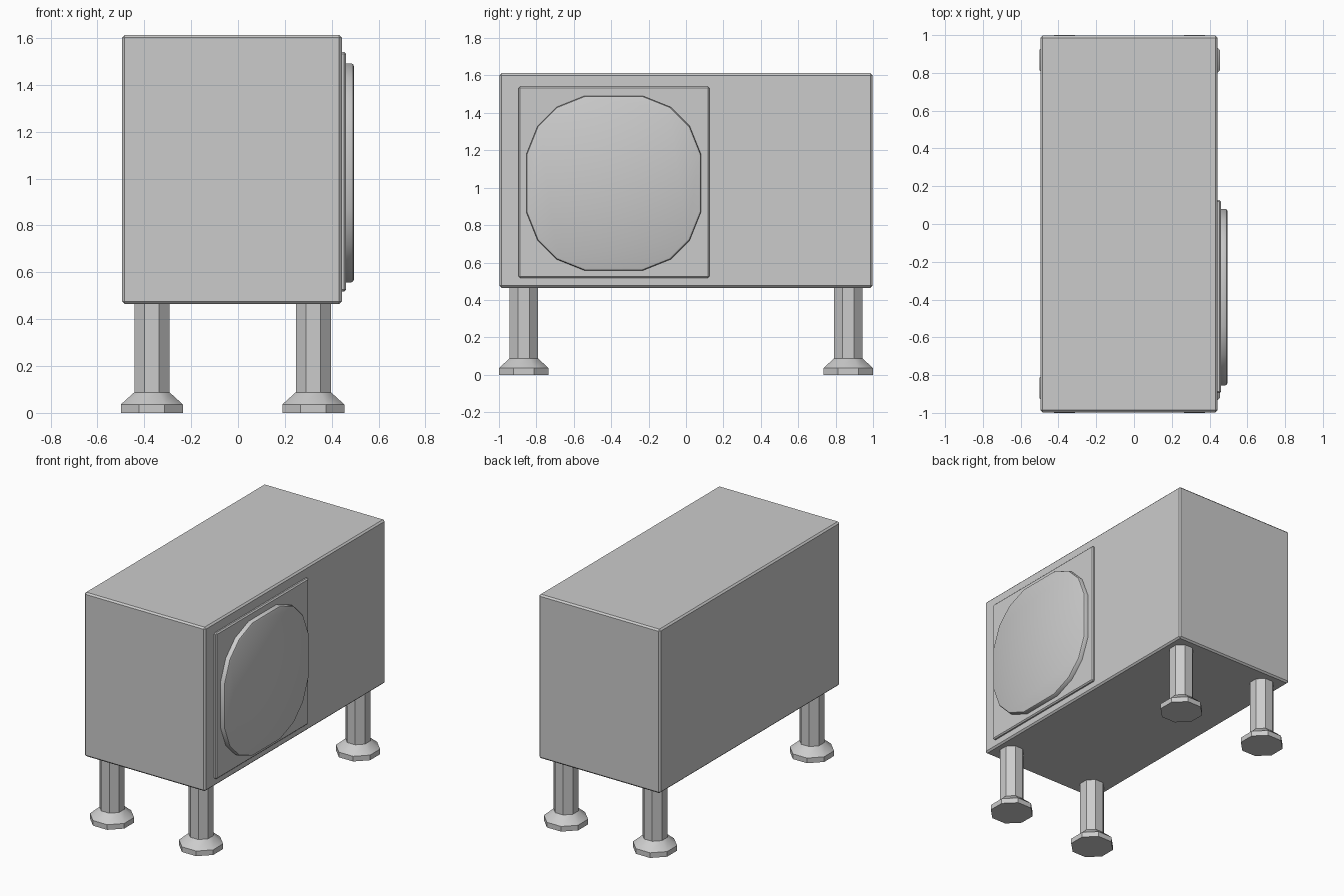
import bpy, bmesh, math

if "Cube" in bpy.data.objects:
    bpy.data.objects.remove(bpy.data.objects["Cube"])


def finish(name, bm, angle=30):
    bmesh.ops.recalc_face_normals(bm, faces=bm.faces)
    me = bpy.data.meshes.new(name)
    bm.to_mesh(me)
    bm.free()
    ob = bpy.data.objects.new(name, me)
    bpy.context.collection.objects.link(ob)
    bpy.ops.object.select_all(action='DESELECT')
    ob.select_set(True)
    bpy.context.view_layer.objects.active = ob
    bpy.ops.object.shade_smooth_by_angle(angle=math.radians(angle))
    return ob


def loft(name, rings, angle=30):
    """Skin a list of equal-length point rings and cap both ends."""
    bm = bmesh.new()
    rows = [[bm.verts.new(p) for p in r] for r in rings]
    n = len(rows[0])
    for a, b in zip(rows, rows[1:]):
        for i in range(n):
            j = (i + 1) % n
            bm.faces.new((a[i], a[j], b[j], b[i]))
    bm.faces.new(rows[0])
    bm.faces.new(rows[-1])
    return finish(name, bm, angle)


def box(name, lo, hi, bevel):
    bm = bmesh.new()
    bmesh.ops.create_cube(bm, size=1)
    for v in bm.verts:
        v.co = [(a + b) / 2 + c * (b - a) for a, b, c in zip(lo, hi, v.co)]
    bmesh.ops.bevel(bm, geom=bm.edges[:], offset=bevel, segments=1,
                    affect='EDGES', profile=0.5)
    return finish(name, bm)


# Cabinet and square fan panel
box("cabinet", (-0.495, -0.997, 0.465), (0.443, 0.997, 1.612), 0.011)
box("fan_panel", (0.42, -0.896, 0.518), (0.461, 0.126, 1.54), 0.008)

# Fan cover: round outline with four longer flats, chamfered rim
quarter = [(0.467, -0.155), (0.467, 0.155), (0.407, 0.305), (0.305, 0.407)]
outline = []
for k in range(4):
    for a, b in quarter:
        for _ in range(k):
            a, b = -b, a
        outline.append((a, b))
profile = [(0.45, 1.0), (0.484, 1.0), (0.491, 0.992), (0.495, 0.974)]
loft("fan_cover", [[(x, -0.387 + a * s, 1.024 + b * s) for a, b in outline]
                   for x, s in profile])

# Four octagonal legs with flared feet
leg_profile = [(0.0, 0.1325), (0.036, 0.1325), (0.088, 0.075), (0.48, 0.075)]
for sx, side in ((-1, "left"), (1, "right")):
    for sy, end in ((-1, "front"), (1, "back")):
        cx, cy = -0.023 + sx * 0.3445, sy * 0.8675
        rings = []
        for z, apothem in leg_profile:
            r = apothem / math.cos(math.pi / 8)
            rings.append([(cx + r * math.cos(math.pi * (i + 0.5) / 4),
                           cy + r * math.sin(math.pi * (i + 0.5) / 4), z)
                          for i in range(8)])
        loft(f"{end}_{side}_leg", rings, 38)
